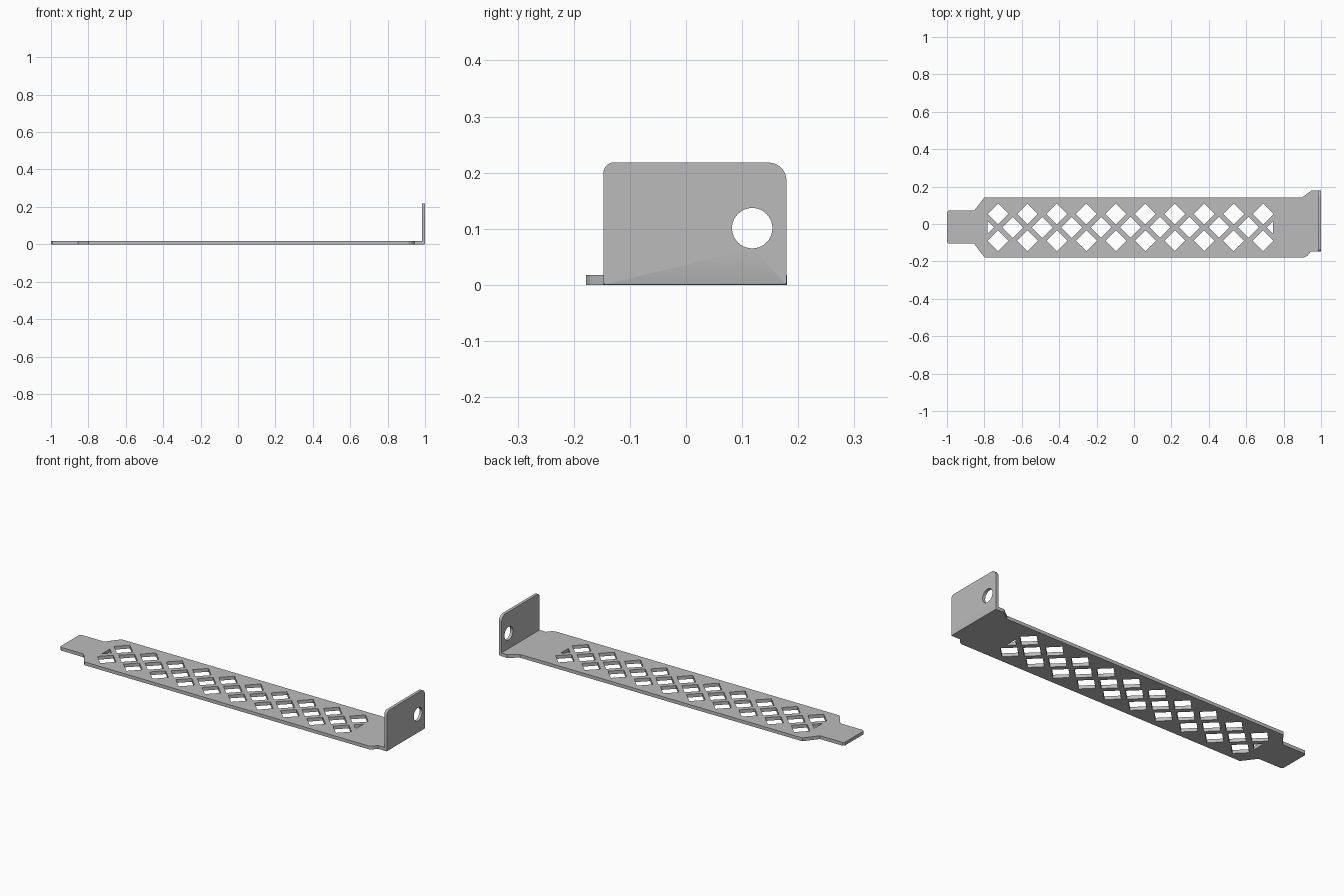
import bpy, bmesh
from math import pi, cos, sin
from mathutils import Matrix

cube = bpy.data.objects.get("Cube")
if cube:
    bpy.data.objects.remove(cube, do_unlink=True)

THICK = 0.018      # plate thickness
FLANGE = 0.016     # flange thickness

steel = bpy.data.materials.new("grey_steel")
steel.use_nodes = True
colour = (0.5, 0.5, 0.5, 1)
steel.diffuse_color = colour
steel.node_tree.nodes["Principled BSDF"].inputs["Base Color"].default_value = colour


def arc(cx, cy, r, start, end, steps=8):
    angles = [start + (end - start) * i / steps for i in range(steps + 1)]
    return [(cx + r * cos(a), cy + r * sin(a)) for a in angles]


def diamond(cx, cy, r):
    return [(cx - r, cy), (cx, cy - r), (cx + r, cy), (cx, cy + r)]


def sheet(name, loops, thickness, matrix):
    """Cut a flat sheet from an outline followed by its hole loops."""
    curve = bpy.data.curves.new(name + "_profile", "CURVE")
    curve.dimensions = "2D"
    curve.fill_mode = "BOTH"
    curve.extrude = thickness / 2
    for loop in loops:
        spline = curve.splines.new("POLY")
        spline.points.add(len(loop) - 1)
        for point, (x, y) in zip(spline.points, loop):
            point.co = (x, y, 0, 1)
        spline.use_cyclic_u = True
    helper = bpy.data.objects.new(name + "_helper", curve)
    bpy.context.collection.objects.link(helper)
    graph = bpy.context.evaluated_depsgraph_get()
    mesh = bpy.data.meshes.new_from_object(helper.evaluated_get(graph))
    bpy.data.objects.remove(helper, do_unlink=True)
    bpy.data.curves.remove(curve)

    mesh.transform(matrix)
    bm = bmesh.new()
    bm.from_mesh(mesh)
    bmesh.ops.remove_doubles(bm, verts=bm.verts, dist=0.0001)
    bmesh.ops.recalc_face_normals(bm, faces=bm.faces)
    bm.to_mesh(mesh)
    bm.free()
    mesh.name = name
    mesh.materials.clear()
    mesh.materials.append(steel)
    for poly in mesh.polygons:
        poly.material_index = 0
        poly.use_smooth = False
    obj = bpy.data.objects.new(name, mesh)
    bpy.context.collection.objects.link(obj)
    return obj


# Long plate with narrow tongue and flared flange end
end = 1 - FLANGE
outline = [
    (-1, -0.097), (-0.992, -0.105), (-0.855, -0.105), (-0.8, -0.178),
    (0.91, -0.178), (0.927, -0.17), (0.945, -0.147), (end, -0.147),
    (end, 0.18), (0.95, 0.18), (0.9, 0.142), (-0.8, 0.142),
    (-0.855, 0.071), (-0.992, 0.071), (-1, 0.063),
]

# Lattice of diamond vents, the middle row staggered
PITCH, RADIUS, MID = 0.1575, 0.056, -0.018
first = -0.727
vents = []
for i in range(10):
    x = first + i * PITCH
    vents += [diamond(x, MID + side * 0.0715, RADIUS) for side in (-1, 1)]
    if i < 9:
        vents.append(diamond(x + PITCH / 2, MID, RADIUS))

# Clipped half vents at both ends of the middle row
for edge, tip in ((-0.783, -0.748), (0.744, 0.71)):
    h = abs(tip - edge)
    vents.append([(edge, MID - h), (tip, MID), (edge, MID + h)])

sheet("slotted_plate", [outline] + vents, THICK,
      Matrix.Translation((0, 0, THICK / 2)))

# Upright flange with rounded top corners and a screw hole
LOW, HIGH, TOP = -0.147, 0.179, 0.218
face = [(LOW, 0), (HIGH, 0)]
face += arc(HIGH - 0.032, TOP - 0.032, 0.032, 0, pi / 2)
face += arc(LOW + 0.018, TOP - 0.018, 0.018, pi / 2, pi)
hole = arc(0.118, 0.101, 0.036, 0, 2 * pi, 40)[:-1]
turn = Matrix(((0, 0, 1, 1 - FLANGE / 2), (1, 0, 0, 0), (0, 1, 0, 0), (0, 0, 0, 1)))
flange = sheet("screw_flange", [face, hole], FLANGE, turn)

# Soften the outer bend
bm = bmesh.new()
bm.from_mesh(flange.data)
bend = [e for e in bm.edges
        if all(v.co.z < 0.001 and v.co.x > 0.999 for v in e.verts)]
bmesh.ops.bevel(bm, geom=bend, offset=0.003, segments=2, profile=0.5, affect="EDGES")
bm.to_mesh(flange.data)
bm.free()

# Smooth the round edges, keep the folds crisp
bpy.ops.object.select_all(action="DESELECT")
flange.select_set(True)
bpy.context.view_layer.objects.active = flange
bpy.ops.object.shade_smooth_by_angle()
